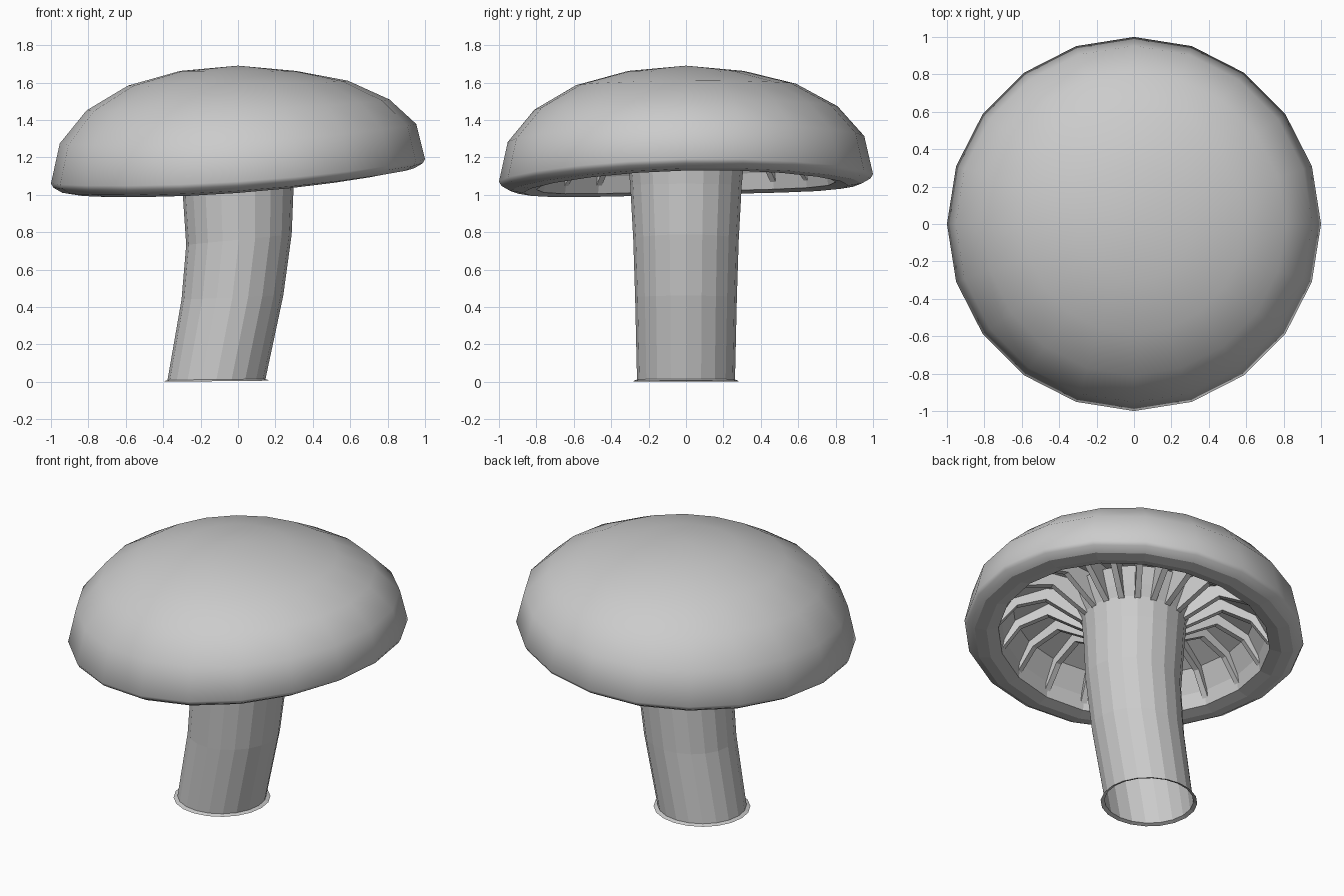
import bpy, bmesh, math

if "Cube" in bpy.data.objects:
    bpy.data.objects.remove(bpy.data.objects["Cube"])

N = 20  # sides shared by cap, stem and gill count


def warp(a):
    """Uneven lift of the cap rim around its circumference."""
    return 0.065 * math.cos(a) + 0.02 * math.sin(a) + 0.0175 * math.cos(2 * a)


def finish(name, bm, recalc=False):
    if recalc:
        bmesh.ops.recalc_face_normals(bm, faces=bm.faces)
    me = bpy.data.meshes.new(name)
    bm.to_mesh(me)
    bm.free()
    ob = bpy.data.objects.new(name, me)
    bpy.context.collection.objects.link(ob)
    return ob


def loft(name, rings, point, smooth=0, apex=None):
    """Bridge rings of N points; the first `smooth` bands are smooth shaded."""
    bm = bmesh.new()
    loops = [[bm.verts.new(point(r, 2 * math.pi * i / N)) for i in range(N)] for r in rings]
    if apex:
        top = bm.verts.new(apex)
        for i in range(N):
            bm.faces.new((top, loops[0][i], loops[0][(i + 1) % N])).smooth = True
    for k in range(len(loops) - 1):
        a, b = loops[k], loops[k + 1]
        for i in range(N):
            j = (i + 1) % N
            bm.faces.new((a[i], b[i], b[j], a[j])).smooth = k < smooth
    return finish(name, bm)


# Cap: dome, rolled rim and hollow underside as (radius, height, warp amount)
cap = [(0.309, 1.662, 0), (0.588, 1.593, 0.2), (0.81, 1.472, 0.45), (0.953, 1.312, 0.8),
       (1.0, 1.108, 1), (0.987, 1.085, 1), (0.94, 1.058, 1), (0.87, 1.047, 1),
       (0.80, 1.065, 1), (0.785, 1.15, 0.9), (0.72, 1.27, 0.7), (0.52, 1.36, 0.4),
       (0.34, 1.36, 0.2)]
loft("cap", cap, lambda p, a: (p[0] * math.cos(a), p[0] * math.sin(a), p[1] + p[2] * warp(a)),
     smooth=6, apex=(0, 0, 1.69))

# Stem: bent open tube with base flange and flared collar as (centre x, radius, height, tilt)
stem = [(0, 0.38, 1.35, 0), (0, 0.34, 1.25, 0), (0, 0.31, 1.18, 0.02), (0, 0.298, 1.05, 0.03),
        (0.005, 0.282, 0.76, 0.1), (-0.03, 0.272, 0.45, 0.04), (-0.115, 0.262, 0.012, 0.01),
        (-0.115, 0.285, 0.003, 0.01), ]
loft("stem", stem, lambda p, a: (p[0] + p[1] * math.cos(a), p[1] * math.sin(a),
                                 p[2] + p[3] * p[1] * math.cos(a)))

# Gills: thin radial ribs, lower and upper edges as (radius, height)
low = [(0.30, 1.16), (0.37, 1.20), (0.52, 1.29), (0.69, 1.23), (0.79, 1.10)]
high = [(0.30, 1.38), (0.37, 1.38), (0.52, 1.38), (0.73, 1.28), (0.795, 1.15)]
bm = bmesh.new()
for i in range(N):
    a = 2 * math.pi * i / N
    c, s = math.cos(a), math.sin(a)

    def vert(p, side):
        r, z = p
        w = side * 0.018
        return bm.verts.new((r * c - w * s, r * s + w * c, z + r * r * 1.4 * warp(a)))

    secs = [[vert(l, -1), vert(l, 1), vert(h, 1), vert(h, -1)] for l, h in zip(low, high)]
    for p, q in zip(secs, secs[1:]):
        for k in range(4):
            m = (k + 1) % 4
            bm.faces.new((p[k], p[m], q[m], q[k]))
    bm.faces.new(secs[0])
    bm.faces.new(secs[-1])
finish("gills", bm, recalc=True)
